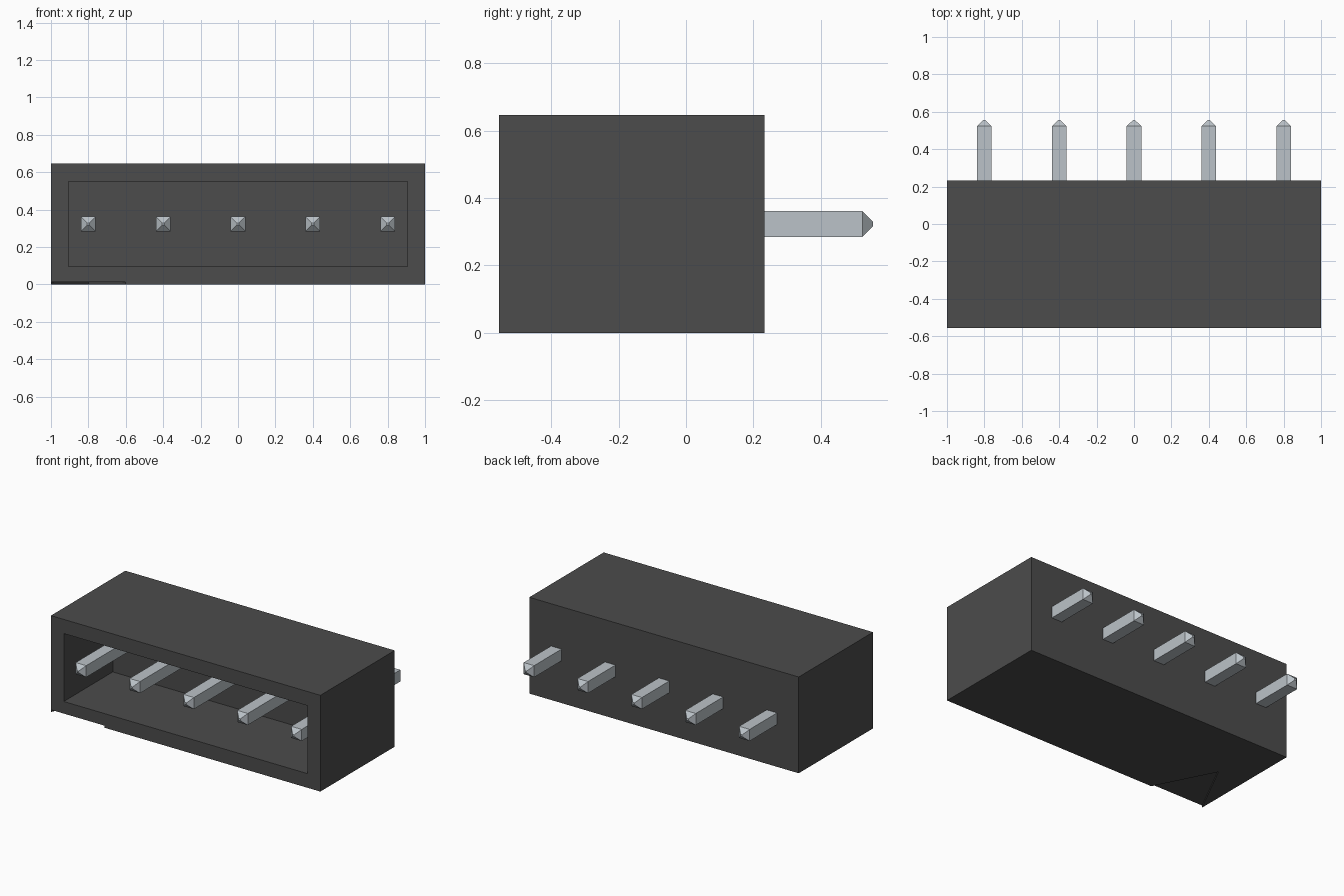
import bpy, bmesh
from mathutils import Vector

cube = bpy.data.objects.get("Cube")
if cube:
    bpy.data.objects.remove(cube, do_unlink=True)

FRONT, BACK, HEIGHT = -0.555, 0.233, 0.646
PIN_Z = HEIGHT / 2


def material(name, rgb):
    m = bpy.data.materials.new(name)
    m.use_nodes = True
    m.diffuse_color = (*rgb, 1)
    m.node_tree.nodes["Principled BSDF"].inputs["Base Color"].default_value = (*rgb, 1)
    return m


def make_object(name, bm, mat=None):
    bmesh.ops.recalc_face_normals(bm, faces=bm.faces)
    mesh = bpy.data.meshes.new(name)
    bm.to_mesh(mesh)
    bm.free()
    obj = bpy.data.objects.new(name, mesh)
    bpy.context.collection.objects.link(obj)
    if mat:
        mesh.materials.append(mat)
    return obj


black_plastic = material("black plastic", (0.072, 0.072, 0.072))
pin_metal = material("pin metal", (0.50, 0.545, 0.58))

# Housing: a box whose front face is inset and pushed in to form the socket
bm = bmesh.new()
bmesh.ops.create_cube(bm, size=1)
for v in bm.verts:
    v.co = Vector((v.co.x * 2,
                   FRONT + (v.co.y + 0.5) * (BACK - FRONT),
                   (v.co.z + 0.5) * HEIGHT))
bm.normal_update()
front = min(bm.faces, key=lambda f: f.calc_center_median().y)
bmesh.ops.inset_region(bm, faces=[front], thickness=0.095, use_even_offset=True)
pushed = bmesh.ops.extrude_discrete_faces(bm, faces=[front])["faces"]
bmesh.ops.translate(bm, verts=pushed[0].verts, vec=(0, 0.52, 0))
housing = make_object("housing", bm, black_plastic)

# Shallow triangular first-pin mark cut into the underside at the front
bm = bmesh.new()
half, depth, over = 0.199, 0.39, 0.05
wide = half * (depth + over) / depth
corners = [(-0.8 - wide, FRONT - over), (-0.8 + wide, FRONT - over), (-0.8, FRONT + depth)]
tri = bm.faces.new([bm.verts.new((x, y, -0.05)) for x, y in corners])
top = bmesh.ops.extrude_face_region(bm, geom=[tri])["geom"]
bmesh.ops.translate(bm, verts=[g for g in top if isinstance(g, bmesh.types.BMVert)],
                    vec=(0, 0, 0.064))
cutter = make_object("mark_cutter", bm)
cutter.hide_render = True

cut = housing.modifiers.new("mark", 'BOOLEAN')
cut.operation = 'DIFFERENCE'
cut.solver = 'EXACT'
cut.object = cutter
bpy.context.view_layer.objects.active = housing
bpy.ops.object.modifier_apply(modifier=cut.name)
bpy.data.objects.remove(cutter, do_unlink=True)


# Square pins with a chamfered point at each end
def pin(name, x):
    bm = bmesh.new()
    sections = [(-0.555, 0.006), (-0.523, 0.039), (0.523, 0.039), (0.555, 0.006)]
    rings = [[bm.verts.new((x + sx * r, y, PIN_Z + sz * r))
              for sx, sz in ((-1, -1), (1, -1), (1, 1), (-1, 1))]
             for y, r in sections]
    for a, b in zip(rings, rings[1:]):
        for i in range(4):
            j = (i + 1) % 4
            bm.faces.new((a[i], a[j], b[j], b[i]))
    bm.faces.new(rings[0])
    bm.faces.new(rings[-1])
    make_object(name, bm, pin_metal)


for i in range(5):
    pin(f"pin_{i + 1}", -0.8 + 0.4 * i)
